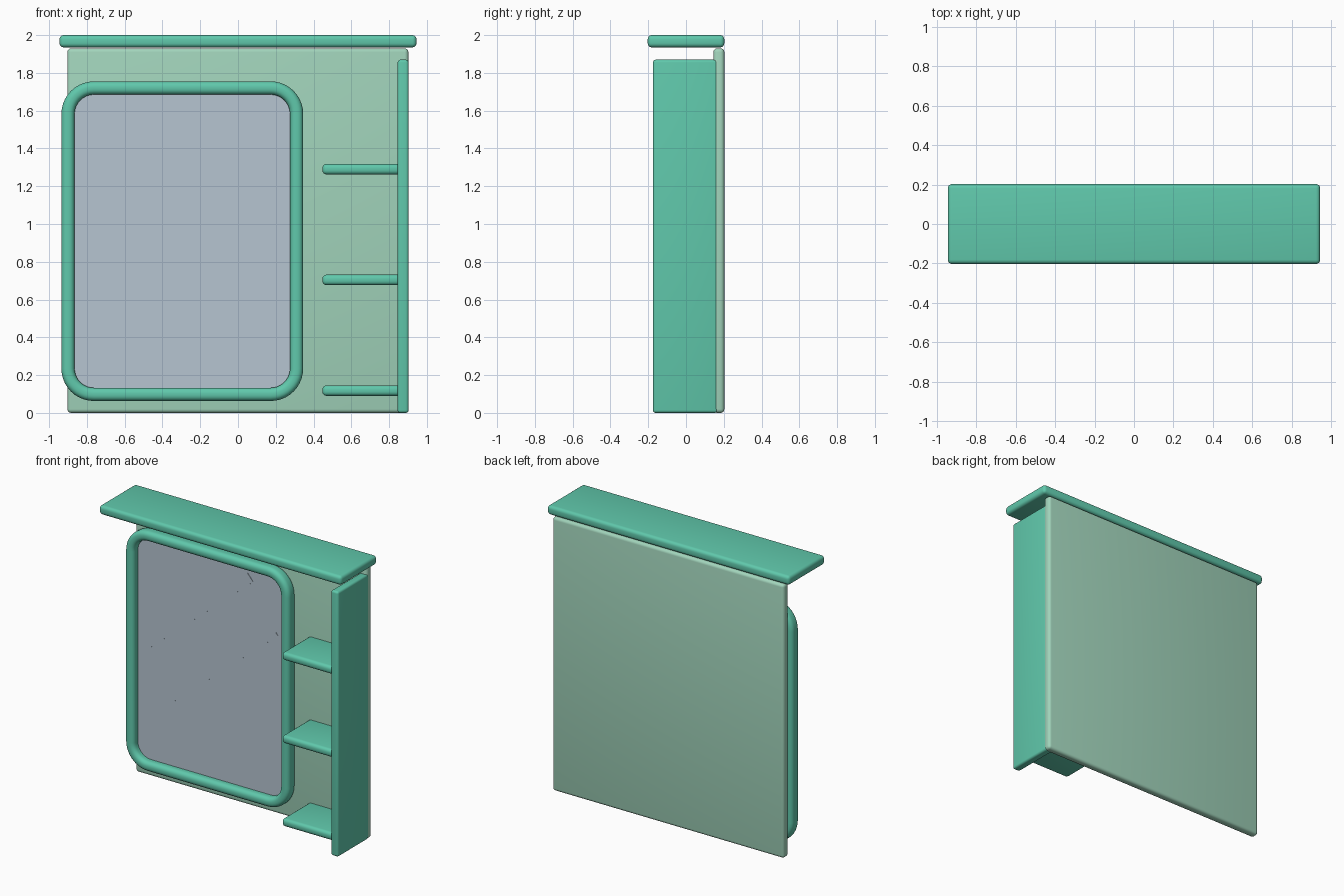
import bpy, bmesh, math
from mathutils import Vector

if "Cube" in bpy.data.objects:
    bpy.data.objects.remove(bpy.data.objects["Cube"])


def material(name, color):
    m = bpy.data.materials.new(name)
    m.diffuse_color = (*color, 1)
    m.use_nodes = True
    m.node_tree.nodes["Principled BSDF"].inputs["Base Color"].default_value = m.diffuse_color
    return m


TEAL = material("teal paint", (0.117, 0.58, 0.41))
PALE = material("pale green paint", (0.36, 0.66, 0.50))
GLASS = material("mirror glass", (0.47, 0.56, 0.64))


def finish(bm, name, mat, bevel=0.0):
    bmesh.ops.recalc_face_normals(bm, faces=bm.faces)
    mesh = bpy.data.meshes.new(name)
    bm.to_mesh(mesh)
    bm.free()
    mesh.materials.append(mat)
    ob = bpy.data.objects.new(name, mesh)
    bpy.context.collection.objects.link(ob)
    if bevel:
        mod = ob.modifiers.new("rounded edges", 'BEVEL')
        mod.width = bevel
        mod.segments = 4
    bpy.ops.object.select_all(action='DESELECT')
    ob.select_set(True)
    bpy.context.view_layer.objects.active = ob
    if bevel:
        bpy.ops.object.modifier_apply(modifier=mod.name)
    bpy.ops.object.shade_smooth_by_angle(angle=math.radians(35))
    return ob


def box(name, x, y, z, mat, bevel):
    """Box from (min, max) ranges with rounded edges."""
    bm = bmesh.new()
    bmesh.ops.create_cube(bm, size=1)
    for v in bm.verts:
        v.co = Vector([(r[0] + r[1]) / 2 + c * (r[1] - r[0])
                       for r, c in zip((x, y, z), v.co)])
    return finish(bm, name, mat, bevel)


def rounded_rect(cx, cy, hw, hh, r, n):
    """Outline of a rounded rectangle, n + 1 points per corner."""
    pts = []
    for k, (sx, sy) in enumerate(((1, 1), (-1, 1), (-1, -1), (1, -1))):
        for i in range(n + 1):
            a = math.pi / 2 * (k + i / n)
            pts.append((cx + sx * (hw - r) + r * math.cos(a),
                        cy + sy * (hh - r) + r * math.sin(a)))
    return pts


def plate(name, outline, y0, y1, mat):
    """Flat plate with an x-z outline between two y positions."""
    bm = bmesh.new()
    face = bm.faces.new([bm.verts.new((x, y0, z)) for x, z in outline])
    ext = bmesh.ops.extrude_face_region(bm, geom=[face])
    for v in ext["geom"]:
        if isinstance(v, bmesh.types.BMVert):
            v.co.y = y1
    return finish(bm, name, mat)


# Cabinet boards
box("back_panel", (-0.903, 0.902), (0.145, 0.203), (0, 1.93), PALE, 0.02)
box("top_board", (-0.945, 0.945), (-0.203, 0.203), (1.935, 2.0), TEAL, 0.022)
box("side_panel", (0.845, 0.903), (-0.175, 0.168), (0, 1.87), TEAL, 0.015)

# Open shelves
for i, z in enumerate((0.118, 0.704, 1.29)):
    box(f"shelf_{i + 1}", (0.447, 0.862), (-0.155, 0.165),
        (z - 0.028, z + 0.028), TEAL, 0.022)

# Mirror frame: rounded profile swept round a rounded rectangle
CX, CZ, HW, HH, R = -0.295, 0.909, 0.64, 0.846, 0.172
bm = bmesh.new()
rings = []
for d, y in rounded_rect(0.035, 0.112, 0.035, 0.043, 0.03, 5):
    rings.append([bm.verts.new((x, y, z)) for x, z in
                  rounded_rect(CX, CZ, HW - d, HH - d, R - d, 10)])
for a, b in zip(rings, rings[1:] + rings[:1]):
    for i in range(len(a)):
        j = (i + 1) % len(a)
        bm.faces.new((a[i], a[j], b[j], b[i]))
finish(bm, "mirror_frame", TEAL)

# Mirror glass
plate("mirror", rounded_rect(CX, CZ, HW - 0.04, HH - 0.04, R - 0.04, 10),
      0.12, 0.15, GLASS)

# Diagonal reflection stripes: thin plates on the glass
stripes = {
    "wide_stripe": ((-0.81, 0.932), (0.012, 1.627), 0.036),
    "narrow_stripe": ((-0.804, 0.421), (0.221, 1.281), 0.0125),
}
for name, (p, q, half) in stripes.items():
    p, q = Vector(p), Vector(q)
    n = (q - p).orthogonal().normalized() * half
    plate(name, [p + n, p - n, q - n, q + n], 0.117, 0.122, GLASS)
